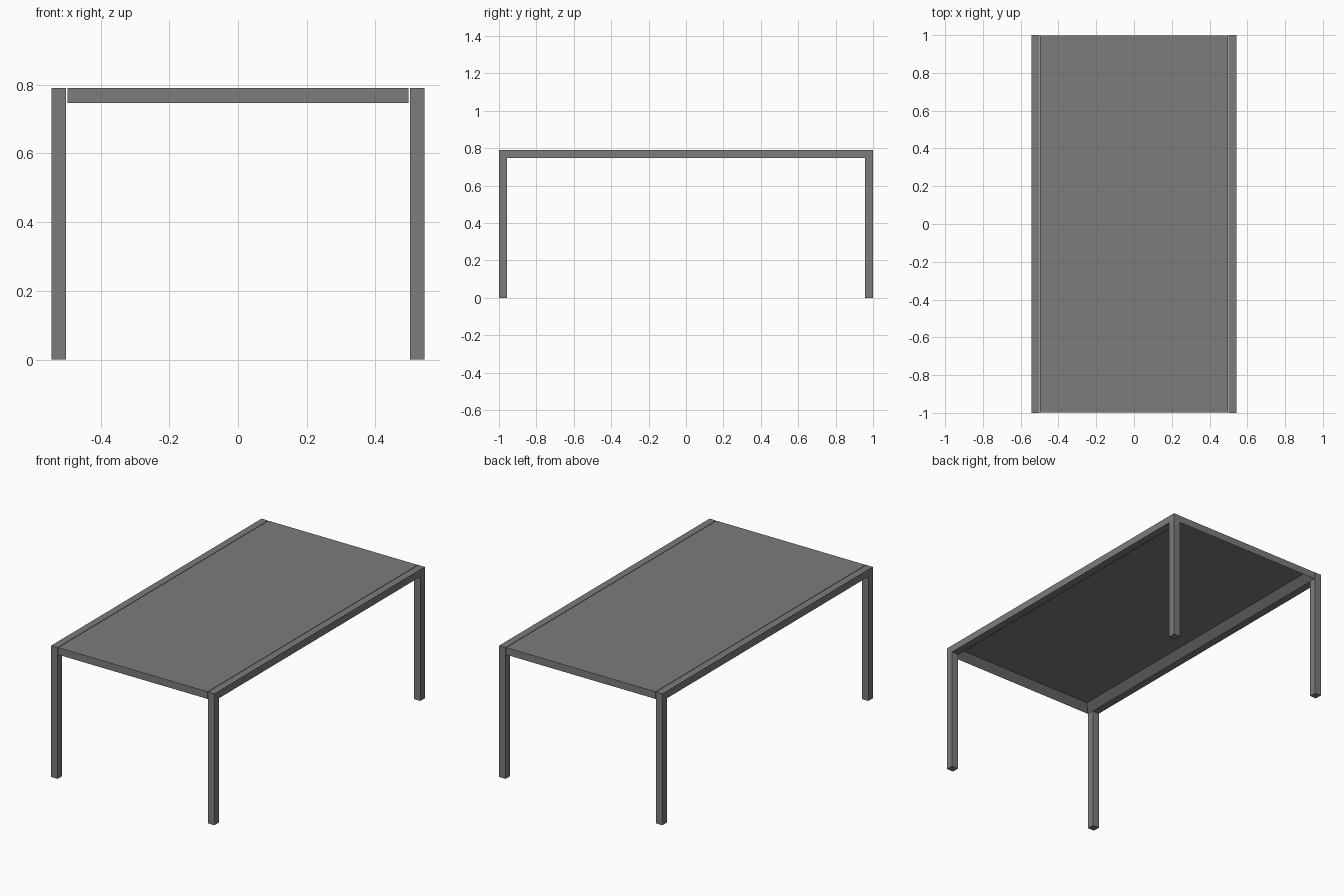
import bpy
import bmesh
from mathutils import Vector

cube = bpy.data.objects.get("Cube")
if cube:
    bpy.data.objects.remove(cube, do_unlink=True)

HEIGHT = 0.79      # overall height
BAR = 0.043        # square bar section
HALF_X = 0.543
HALF_Y = 1.0
GAP = 0.003        # shadow gap between frame and top
SHEET = 0.006      # thickness of the top sheet

grey = bpy.data.materials.new("mid_grey")
grey.use_nodes = True
colour = (0.2, 0.2, 0.2, 1)
grey.diffuse_color = colour
grey.node_tree.nodes["Principled BSDF"].inputs["Base Color"].default_value = colour


def add_object(name, bm):
    bmesh.ops.recalc_face_normals(bm, faces=bm.faces)
    mesh = bpy.data.meshes.new(name)
    bm.to_mesh(mesh)
    bm.free()
    mesh.materials.append(grey)
    obj = bpy.data.objects.new(name, mesh)
    bpy.context.collection.objects.link(obj)
    return obj


def side_frame(name, x):
    """Two legs and a top rail as one extruded arch profile."""
    inner, under = HALF_Y - BAR, HEIGHT - BAR
    arch = [(-HALF_Y, 0), (-HALF_Y, HEIGHT), (HALF_Y, HEIGHT), (HALF_Y, 0),
            (inner, 0), (inner, under), (-inner, under), (-inner, 0)]
    bm = bmesh.new()
    face = bm.faces.new([bm.verts.new((x, y, z)) for y, z in arch])
    out = bmesh.ops.extrude_face_region(bm, geom=[face])
    moved = [v for v in out["geom"] if isinstance(v, bmesh.types.BMVert)]
    bmesh.ops.translate(bm, verts=moved, vec=(BAR, 0, 0))
    return add_object(name, bm)


# Side frames with legs
side_frame("left_frame", HALF_X - BAR)
side_frame("right_frame", -HALF_X)

# Table top: a slab hollowed from below, leaving a rim all round
half = Vector((HALF_X - BAR - GAP, HALF_Y - 0.001, BAR / 2))
bm = bmesh.new()
bmesh.ops.create_cube(bm, size=2)
bmesh.ops.scale(bm, vec=half, verts=bm.verts)
bmesh.ops.translate(bm, vec=(0, 0, HEIGHT - BAR / 2), verts=bm.verts)
bm.normal_update()
base = min(bm.faces, key=lambda f: f.normal.z)
bmesh.ops.inset_region(bm, faces=[base], thickness=BAR, use_even_offset=True)
bmesh.ops.translate(bm, vec=(0, 0, BAR - SHEET), verts=base.verts)
add_object("table_top", bm)
